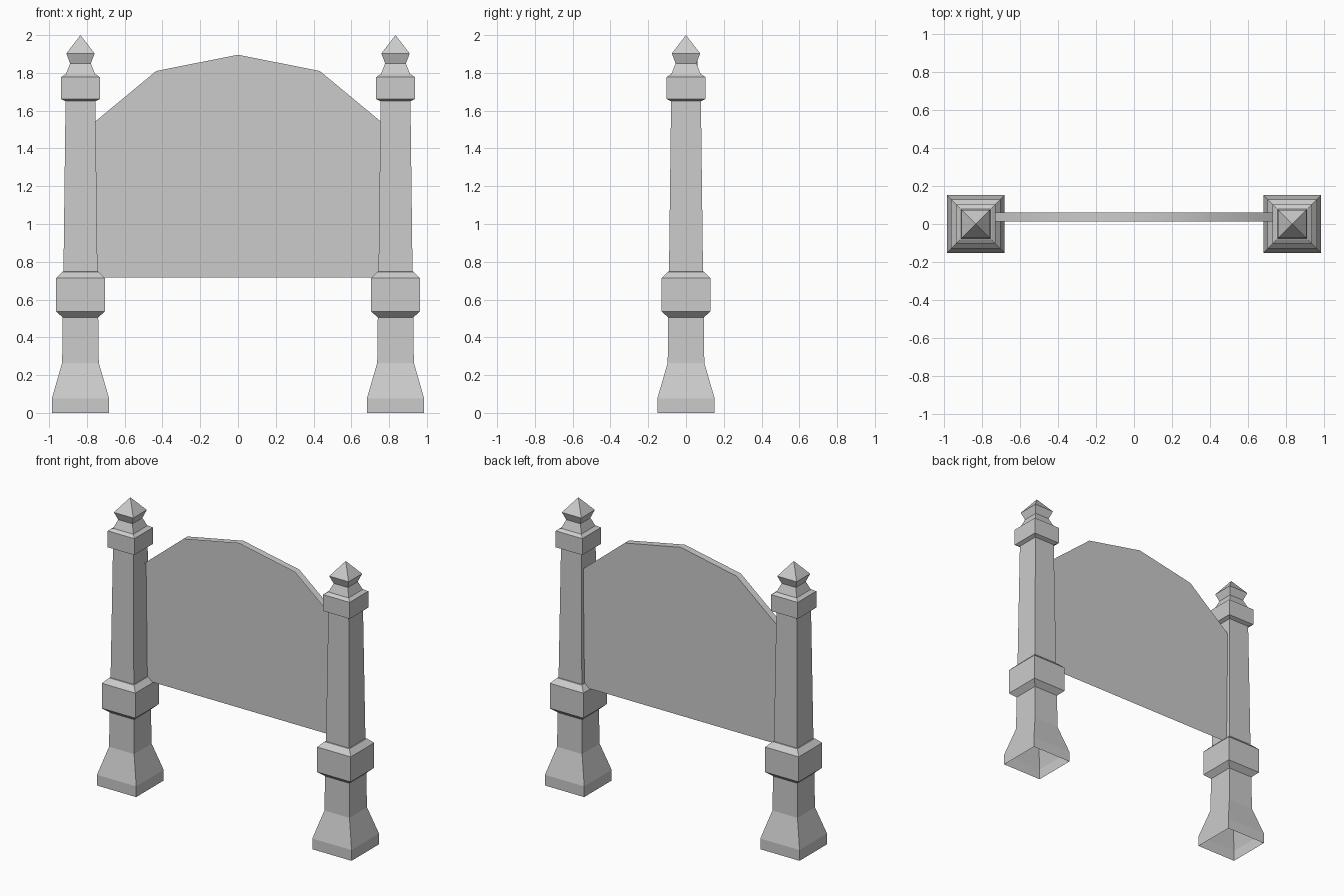
import bpy
import bmesh

cube = bpy.data.objects.get("Cube")
if cube:
    bpy.data.objects.remove(cube, do_unlink=True)

GREY = (0.6, 0.6, 0.6, 1.0)
stone = bpy.data.materials.new("plain grey")
stone.use_nodes = True
stone.diffuse_color = GREY
stone.node_tree.nodes["Principled BSDF"].inputs["Base Color"].default_value = GREY

POST_X = 0.834
# Post profile from foot to finial: (half width, height)
PROFILE = [
    (0.152, 0), (0.152, 0.075), (0.097, 0.265), (0.094, 0.505),   # flared foot
    (0.13, 0.538), (0.13, 0.713), (0.096, 0.747), (0.09, 0.748),  # lower collar
    (0.079, 1.65), (0.103, 1.662),                                # shaft
    (0.103, 1.777), (0.083, 1.791), (0.078, 1.792),               # upper collar
    (0.055, 1.85), (0.075, 1.903),                                # neck and cap
]
TIP = 2.0


def finish(bm, name):
    mesh = bpy.data.meshes.new(name)
    bm.to_mesh(mesh)
    bm.free()
    mesh.materials.append(stone)
    obj = bpy.data.objects.new(name, mesh)
    bpy.context.collection.objects.link(obj)


def build_post(name, x):
    """Square stacked post, open underneath, with a pyramid tip."""
    bm = bmesh.new()
    corners = [(-1, -1), (1, -1), (1, 1), (-1, 1)]
    rings = [[bm.verts.new((x + h * cx, h * cy, z)) for cx, cy in corners]
             for h, z in PROFILE]
    for low, high in zip(rings, rings[1:]):
        for i in range(4):
            j = (i + 1) % 4
            bm.faces.new((low[i], low[j], high[j], high[i]))
    tip = bm.verts.new((x, 0, TIP))
    for i in range(4):
        bm.faces.new((rings[-1][i], rings[-1][(i + 1) % 4], tip))
    finish(bm, name)


def build_panel(name, front, back):
    """Single arched sheet with a smooth lip along its top edge."""
    half = [(0.765, 1.535), (0.433, 1.81)]
    arch = half + [(0, 1.896)] + [(-x, z) for x, z in reversed(half)]
    bm = bmesh.new()
    rear = [bm.verts.new((x, back, z)) for x, z in arch]
    lip = [bm.verts.new((x, front, z)) for x, z in arch]
    foot = [bm.verts.new((x, back, 0.718)) for x in (-half[0][0], half[0][0])]
    # Sheet facing the back
    bm.faces.new((rear + foot)[::-1])
    # Lip facing up, with a sharp edge where it meets the sheet
    for i in range(len(arch) - 1):
        strip = bm.faces.new((rear[i], rear[i + 1], lip[i + 1], lip[i]))
        strip.smooth = True
        bm.edges.get((rear[i], rear[i + 1])).smooth = False
    finish(bm, name)


build_post("left_post", POST_X)
build_post("right_post", -POST_X)
build_panel("arched_panel", 0.012, 0.06)
